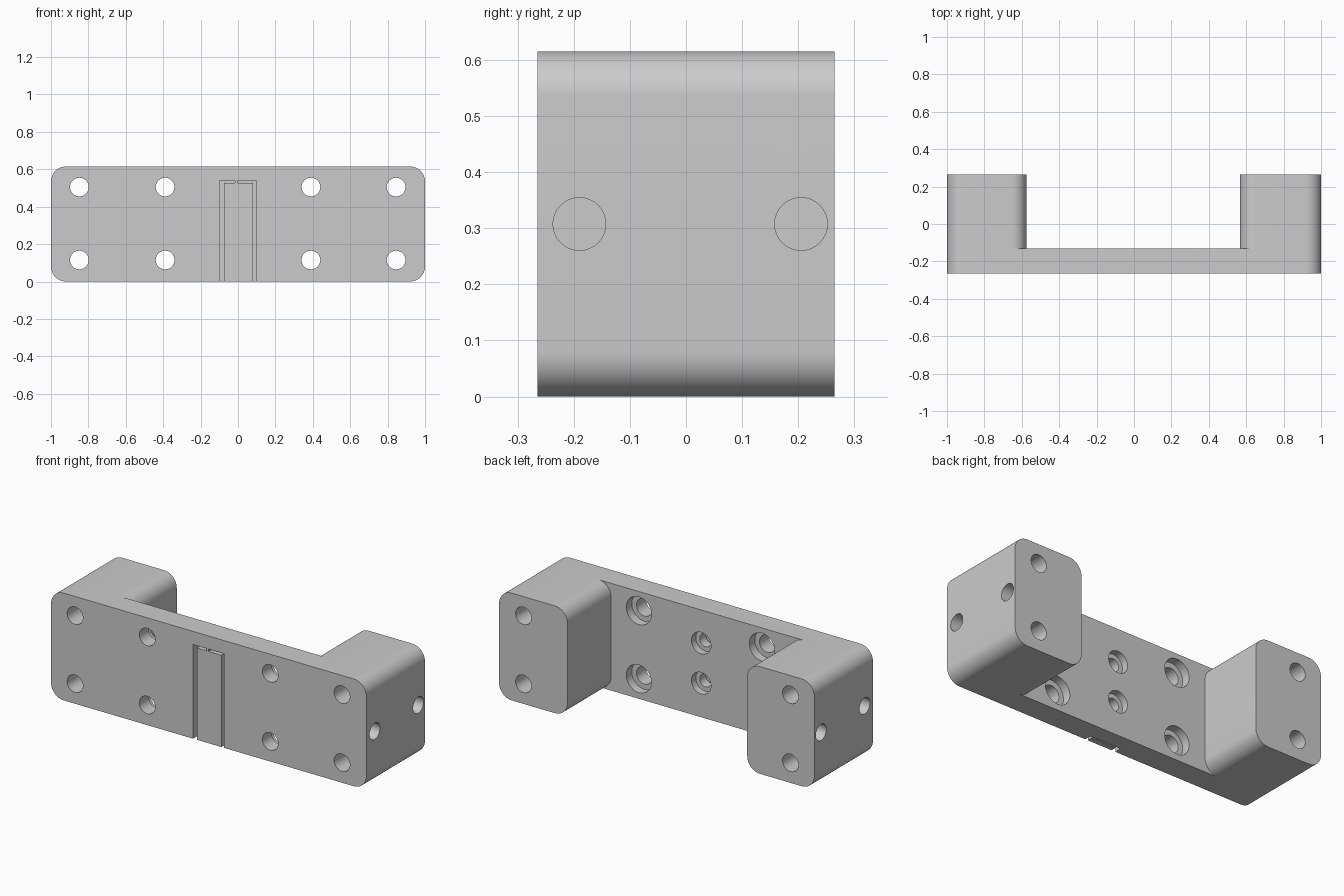
import bpy, math
from mathutils import Matrix

old = bpy.data.objects.get("Cube")
if old:
    bpy.data.objects.remove(old, do_unlink=True)

W, H = 1.0, 0.615                 # half width, height
FRONT, WEB, BACK = -0.265, -0.13, 0.265
R = 0.08                          # corner rounding
MID = H / 2

grey = bpy.data.materials.new("plain grey")
grey.use_nodes = True
grey.diffuse_color = (0.6, 0.6, 0.6, 1)
grey.node_tree.nodes["Principled BSDF"].inputs["Base Color"].default_value = (0.6, 0.6, 0.6, 1)


def arc(cx, cz, start, end, r=R, n=12):
    angles = [math.radians(start + (end - start) * i / n) for i in range(n + 1)]
    return [(cx + r * math.cos(a), cz + r * math.sin(a)) for a in angles]


def prism(name, outline, y0, y1):
    """Extrude a counter-clockwise x-z outline along y."""
    n = len(outline)
    verts = [(x, y, z) for y in (y0, y1) for x, z in outline]
    faces = [tuple(range(n)), tuple(reversed(range(n, 2 * n)))]
    faces += [(i, i + n, (i + 1) % n + n, (i + 1) % n) for i in range(n)]
    mesh = bpy.data.meshes.new(name)
    mesh.from_pydata(verts, [], faces)
    mesh.materials.append(grey)
    obj = bpy.data.objects.new(name, mesh)
    bpy.context.collection.objects.link(obj)
    return obj


def box(name, x0, x1, y0, y1, z0, z1):
    return prism(name, [(x0, z0), (x1, z0), (x1, z1), (x0, z1)], y0, y1)


def rod(x, z, r, y0, y1):
    return prism("hole_cutter", arc(x, z, 0, 337.5 + 11.25, r, 31), y0, y1)


def cut(target, cutter):
    mod = target.modifiers.new("cut", "BOOLEAN")
    mod.operation, mod.solver, mod.object = "DIFFERENCE", "EXACT", cutter
    bpy.ops.object.select_all(action="DESELECT")
    bpy.context.view_layer.objects.active = target
    target.select_set(True)
    bpy.ops.object.modifier_apply(modifier=mod.name)
    bpy.data.objects.remove(cutter, do_unlink=True)


# Rounded block for the web and both end posts
outline = (arc(W - R, R, -90, 0) + arc(W - R, H - R, 0, 90)
           + arc(R - W, H - R, 90, 180) + arc(R - W, R, 180, 270))
bracket = prism("bracket_body", outline, FRONT, BACK)

# Channel between the posts, following their rounded inner corners
gap, shift = 0.57 + R, -0.004
channel = ([(-gap, -0.1), (gap, -0.1)] + arc(gap, R, 270, 180) + arc(gap, H - R, 180, 90)
           + [(gap, H + 0.1), (-gap, H + 0.1)]
           + arc(-gap, H - R, 90, 0) + arc(-gap, R, 0, -90))
cut(bracket, prism("channel_cutter", [(x + shift, z) for x, z in channel], WEB, BACK + 0.1))

# Bolt holes through the posts and counterbored holes through the web
for z in (0.115, 0.505):
    for x in (-0.848, 0.845):
        cut(bracket, rod(x, z, 0.05, FRONT - 0.1, BACK + 0.1))
    for x in (-0.39, 0.39):
        cut(bracket, rod(x, z, 0.05, FRONT - 0.1, 0))
        cut(bracket, rod(x, z, 0.08, WEB - 0.05, 0))

# Shallow front pocket, open at the bottom, with two small bolt holes behind it
POCKET = FRONT + 0.04
cut(bracket, box("pocket_cutter", -0.1, 0.097, FRONT - 0.1, POCKET, -0.1, 0.54))
for z in (0.195, 0.425):
    cut(bracket, rod(-0.005, z, 0.037, POCKET - 0.01, 0))
    cut(bracket, rod(-0.005, z, 0.062, WEB - 0.04, 0))

# Blind holes in the outer side faces
for side in (-1, 1):
    for y in (-0.19, 0.205):
        pin = rod(0, 0, 0.047, -0.25, 0.25)
        pin.data.transform(Matrix.Translation((side, y, MID)) @ Matrix.Rotation(math.pi / 2, 4, "Z"))
        cut(bracket, pin)

# Tab filling the pocket, held by a small bridge at the top
tab = box("pocket_tab", -0.075, 0.08, FRONT, POCKET - 0.008, 0, 0.526)
bridge = box("tab_bridge", -0.015, -0.002, FRONT, POCKET - 0.008, 0.526, 0.54)

bpy.ops.object.select_all(action="DESELECT")
bracket.select_set(True)
bpy.context.view_layer.objects.active = bracket
bpy.ops.object.shade_smooth_by_angle(angle=math.radians(30))
